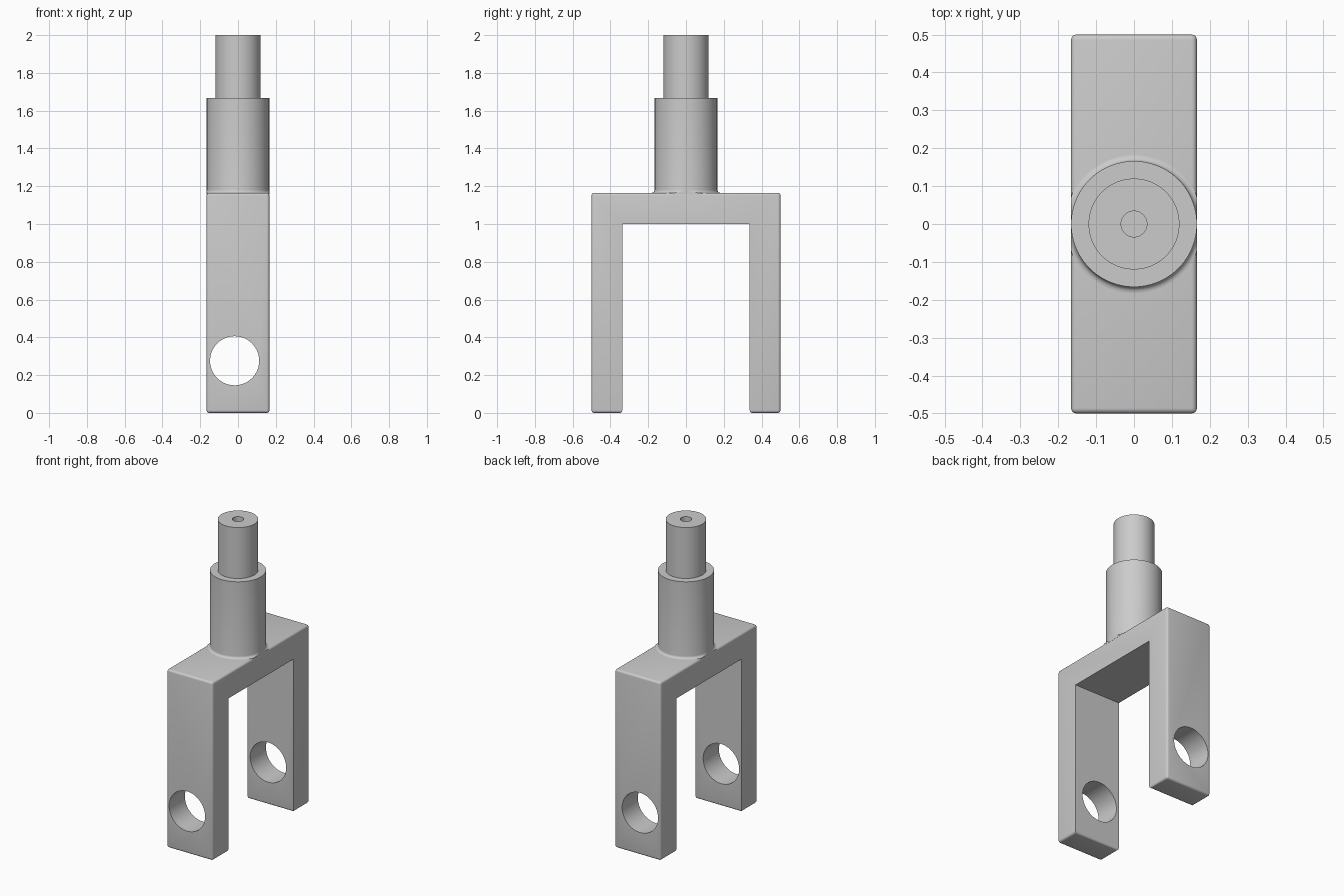
import bpy, bmesh, math
from mathutils import Matrix

if "Cube" in bpy.data.objects:
    bpy.data.objects.remove(bpy.data.objects["Cube"], do_unlink=True)

HALF_X, HALF_Y, INNER_Y = 0.166, 0.5, 0.337
BAR_LOW, BAR_TOP = 1.0, 1.165

grey = bpy.data.materials.new("plain_grey")
grey.use_nodes = True
colour = (0.6, 0.6, 0.6, 1)
grey.diffuse_color = colour
grey.node_tree.nodes["Principled BSDF"].inputs["Base Color"].default_value = colour


def add_object(name, bm):
    bmesh.ops.recalc_face_normals(bm, faces=bm.faces)
    mesh = bpy.data.meshes.new(name)
    bm.to_mesh(mesh)
    bm.free()
    mesh.materials.append(grey)
    obj = bpy.data.objects.new(name, mesh)
    bpy.context.collection.objects.link(obj)
    return obj


def activate(obj):
    bpy.ops.object.select_all(action="DESELECT")
    obj.select_set(True)
    bpy.context.view_layer.objects.active = obj


def smooth(obj):
    activate(obj)
    bpy.ops.object.shade_smooth_by_angle(angle=math.radians(30))


# Fork: U-shaped profile extruded across x
bm = bmesh.new()
half = [(HALF_Y, BAR_TOP), (HALF_Y, 0), (INNER_Y, 0), (INNER_Y, BAR_LOW)]
outline = half + [(-y, z) for y, z in reversed(half)]
face = bm.faces.new([bm.verts.new((-HALF_X, y, z)) for y, z in outline])
ext = bmesh.ops.extrude_face_region(bm, geom=[face])
new_verts = [g for g in ext["geom"] if isinstance(g, bmesh.types.BMVert)]
bmesh.ops.translate(bm, verts=new_verts, vec=(2 * HALF_X, 0, 0))


# Round the outside and foot edges, leave the inside of the slot crisp
def is_rounded(edge):
    a, b = (v.co for v in edge.verts)
    outside = abs(a.y) > 0.45 and abs(b.y) > 0.45
    foot = a.z < 0.01 and b.z < 0.01
    return outside or foot


bmesh.ops.recalc_face_normals(bm, faces=bm.faces)
bmesh.ops.bevel(bm, geom=[e for e in bm.edges if is_rounded(e)], offset=0.014,
                segments=4, profile=0.5, affect="EDGES")
fork = add_object("fork", bm)

# Pin hole through both legs
bm = bmesh.new()
bmesh.ops.create_cone(bm, cap_ends=True, segments=64, radius1=0.13, radius2=0.13, depth=1.4,
                      matrix=Matrix.Translation((-0.018, 0, 0.276)) @ Matrix.Rotation(math.pi / 2, 4, "X"))
cutter = add_object("pin_hole_cutter", bm)
cutter.hide_render = True
mod = fork.modifiers.new("pin_hole", "BOOLEAN")
mod.operation = "DIFFERENCE"
mod.solver = "EXACT"
mod.object = cutter
activate(fork)
bpy.ops.object.modifier_apply(modifier=mod.name)
bpy.data.objects.remove(cutter, do_unlink=True)
smooth(fork)

# Shaft: turned profile with a small root fillet, a step and a blind centre bore
R, FILLET = 0.166, 0.016
profile = [(0, BAR_TOP - 0.01), (R + FILLET, BAR_TOP - 0.01)]
for i in range(6):
    a = math.pi / 2 * i / 5
    profile.append((R + FILLET * (1 - math.sin(a)), BAR_TOP + FILLET * (1 - math.cos(a))))
profile += [(R, 1.667), (0.12, 1.667), (0.12, 2.0), (0.034, 2.0), (0.034, 1.75), (0, 1.75)]
bm = bmesh.new()
verts = [bm.verts.new((r, 0, z)) for r, z in profile]
edges = [bm.edges.new(pair) for pair in zip(verts, verts[1:])]
bmesh.ops.spin(bm, geom=verts + edges, cent=(0, 0, 0), axis=(0, 0, 1),
               angle=2 * math.pi, steps=96)
bmesh.ops.remove_doubles(bm, verts=bm.verts, dist=0.0001)
# The fillet is trimmed flush with the sides of the fork
for v in bm.verts:
    v.co.x = max(-HALF_X, min(HALF_X, v.co.x))
smooth(add_object("shaft", bm))
